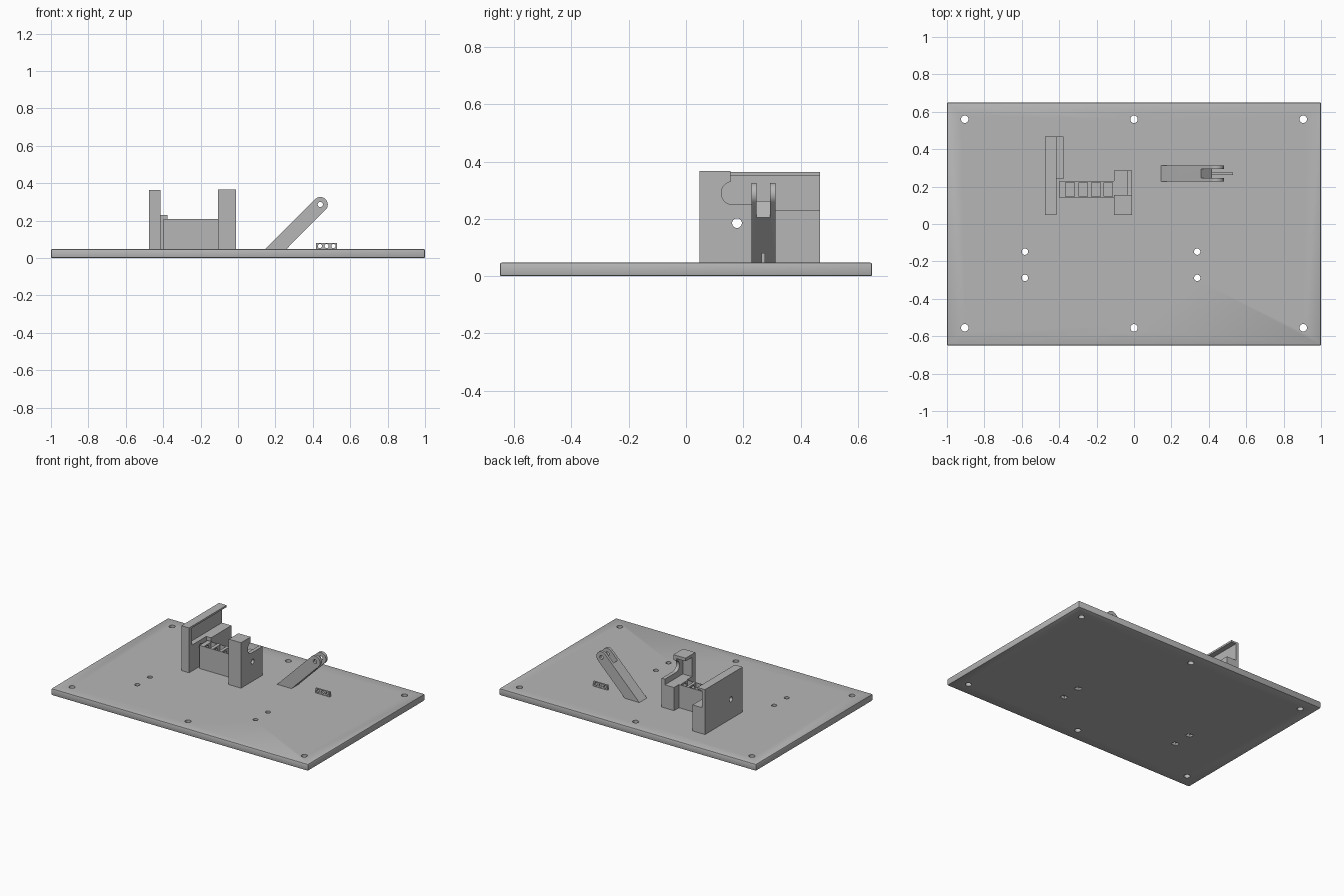
import bpy
import bmesh
from math import cos, sin, pi, radians
from mathutils import Matrix, Vector

if "Cube" in bpy.data.objects:
    bpy.data.objects.remove(bpy.data.objects["Cube"])

grey = bpy.data.materials.new("plain_grey")
grey.use_nodes = True
grey.diffuse_color = (0.47, 0.47, 0.47, 1)
grey.node_tree.nodes["Principled BSDF"].inputs["Base Color"].default_value = grey.diffuse_color


def make(name, bm):
    mesh = bpy.data.meshes.new(name)
    bmesh.ops.recalc_face_normals(bm, faces=bm.faces)
    bm.to_mesh(mesh)
    bm.free()
    mesh.materials.append(grey)
    ob = bpy.data.objects.new(name, mesh)
    bpy.context.collection.objects.link(ob)
    return ob


def box(name, xs, ys, zs):
    """Box between the given limits on each axis."""
    bm = bmesh.new()
    bmesh.ops.create_cube(bm, size=1)
    for v in bm.verts:
        v.co = [lo + (c + 0.5) * (hi - lo) for c, (lo, hi) in zip(v.co, (xs, ys, zs))]
    return make(name, bm)


def rod(centre, radius, length, axis):
    """Cylinder cutter along a world axis."""
    turn = Vector((0, 0, 1)).rotation_difference(Vector(axis)).to_matrix().to_4x4()
    bm = bmesh.new()
    bmesh.ops.create_cone(bm, cap_ends=True, segments=32, radius1=radius, radius2=radius,
                          depth=length, matrix=Matrix.Translation(centre) @ turn)
    return make("cutter", bm)


def prism(name, points, axis, lo, hi):
    """Extrude a profile along x (y, z points) or along y (x, z points)."""
    bm = bmesh.new()
    verts = [bm.verts.new((lo, a, b) if axis == "x" else (a, lo, b)) for a, b in points]
    face = bm.faces.new(verts)
    out = bmesh.ops.extrude_face_region(bm, geom=[face])["geom"]
    step = Vector((hi - lo, 0, 0) if axis == "x" else (0, hi - lo, 0))
    bmesh.ops.translate(bm, vec=step, verts=[g for g in out if isinstance(g, bmesh.types.BMVert)])
    return make(name, bm)


def arc(cx, cz, radius, start, end, steps=20):
    return [(cx + radius * cos(radians(start + (end - start) * i / steps)),
             cz + radius * sin(radians(start + (end - start) * i / steps))) for i in range(steps + 1)]


def select(ob):
    bpy.ops.object.select_all(action="DESELECT")
    ob.select_set(True)
    bpy.context.view_layer.objects.active = ob


def cut(ob, *cutters):
    select(ob)
    for cutter in cutters:
        cutter.hide_render = True
        mod = ob.modifiers.new("cut", "BOOLEAN")
        mod.operation, mod.solver, mod.object = "DIFFERENCE", "EXACT", cutter
        bpy.ops.object.modifier_apply(modifier=mod.name)
        bpy.data.objects.remove(cutter)


TOP = 0.047
X, Y, Z = (1, 0, 0), (0, 1, 0), (0, 0, 1)

# Base plate with softened rims, mounting holes and nut pockets underneath
plate = box("base_plate", (-1, 1), (-0.65, 0.65), (0, TOP))
select(plate)
bevel = plate.modifiers.new("rim", "BEVEL")
bevel.width, bevel.segments = 0.006, 2
bpy.ops.object.modifier_apply(modifier=bevel.name)
for x in (-0.905, 0, 0.905):
    for y in (-0.555, 0.56):
        cut(plate, rod((x, y, 0), 0.02, 0.3, Z))
for x in (-0.583, 0.338):
    for y in (-0.148, -0.288):
        cut(plate, rod((x, y, 0), 0.017, 0.3, Z),
            box("cutter", (x - 0.02, x + 0.02), (y - 0.017, y + 0.017), (-0.1, 0.02)))


def shaft():
    return rod((-0.25, 0.178, 0.185), 0.017, 1, X)


# Upright wall with a recess beneath its top lip
wall = box("side_wall", (-0.475, -0.415), (0.048, 0.467), (TOP, 0.363))
cut(wall, box("cutter", (-0.452, -0.3), (0.08, 0.6), (0.23, 0.35)), shaft())
box("wall_ledge", (-0.415, -0.378), (0.24, 0.467), (TOP, 0.23))

# Central housing with four open cells
housing = box("cell_housing", (-0.398, -0.105), (0.14, 0.23), (TOP, 0.21))
for x in (-0.342, -0.272, -0.203, -0.137):
    cut(housing, box("cutter", (x - 0.023, x + 0.023), (0.147, 0.223), (0.1, 0.4)))
cut(housing, shaft())

# Bearing block: tall front pillar, round scoop and a lower inner seat
profile = [(0.048, TOP), (0.285, TOP), (0.285, 0.25)]
profile += arc(0.163, 0.29, 0.04, 270, 100) + [(0.156, 0.367), (0.048, 0.367)]
block = prism("bearing_block", profile, "x", -0.106, -0.01)
cut(block, box("cutter", (-0.2, -0.035), (0.085, 0.4), (0.21, 0.345)), shaft())

# Slanted forked arm with rounded tip and pivot hole
tip = (0.44, 0.286)
arm = prism("forked_arm", [(0.145, TOP), (0.258, TOP)] + arc(*tip, 0.04, -45, 135),
            "y", 0.228, 0.312)
bm = bmesh.new()
bmesh.ops.create_cube(bm, size=1, matrix=Matrix.Translation((tip[0], 0.27, tip[1]))
                      @ Matrix.Rotation(-pi / 4, 4, "Y")
                      @ Matrix.Translation((0.026, 0, 0)) @ Matrix.Diagonal((0.2, 0.046, 0.2, 1)))
cut(arm, make("cutter", bm), rod((tip[0], 0.27, tip[1]), 0.014, 0.3, Y))

# Small link strip with three holes
link = box("link_strip", (0.418, 0.53), (0.263, 0.276), (TOP, 0.08))
for x in (0.438, 0.474, 0.51):
    cut(link, rod((x, 0.27, 0.064), 0.011, 0.1, Y))

for ob in (plate, wall, housing, block, arm, link):
    select(ob)
    bpy.ops.object.shade_smooth_by_angle(angle=radians(30))
